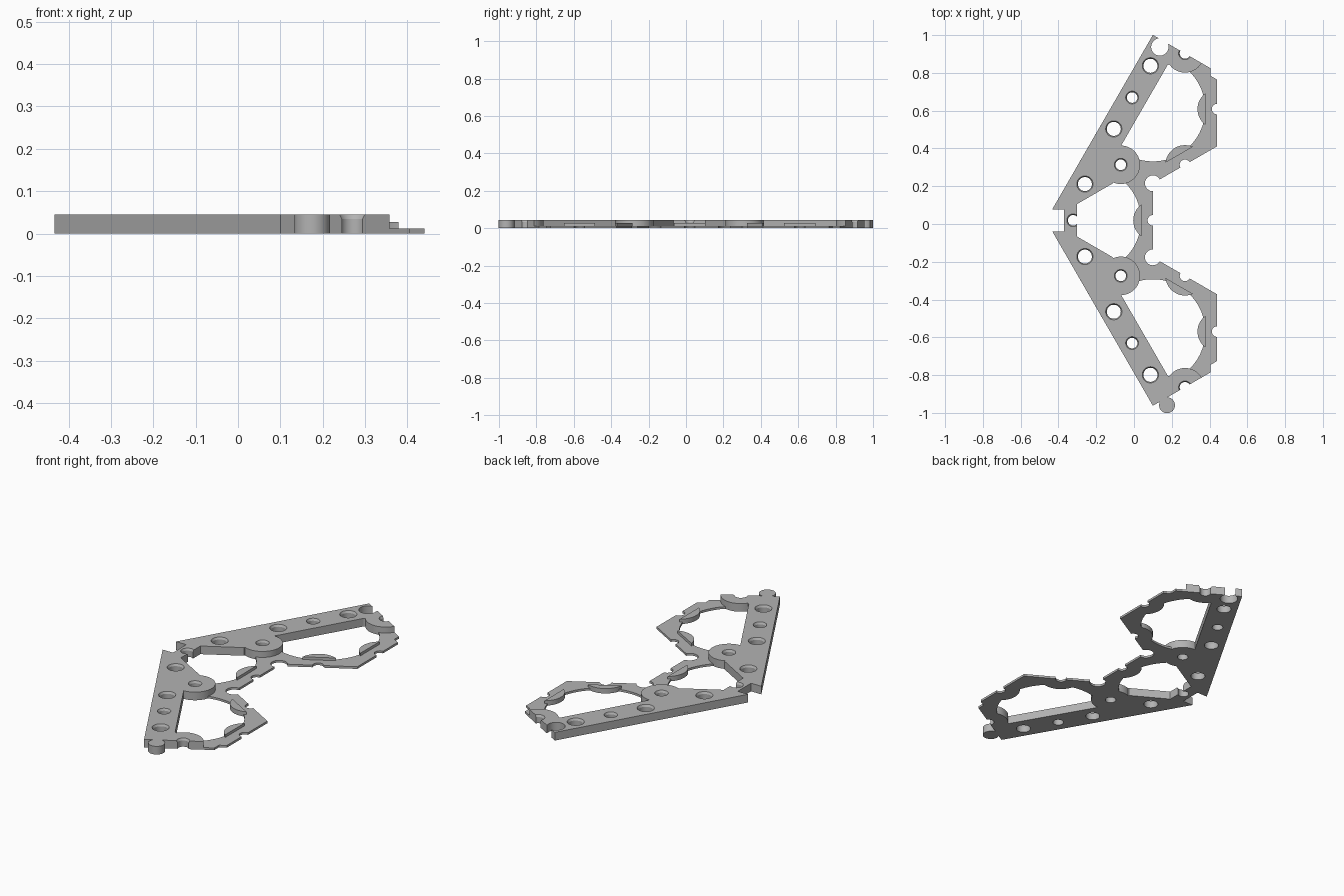
import bpy
import math

cube = bpy.data.objects.get("Cube")
if cube:
    bpy.data.objects.remove(cube)

APOTHEM = 0.34       # cell centre to edge
FULL, PAD, STRIP = 0.045, 0.027, 0.012
SHIFT_Y = 0.0195     # moves the mirror axis so the whole piece is centred

grey = bpy.data.materials.new("plain_grey")
grey.use_nodes = True
colour = (0.45, 0.45, 0.45, 1)
grey.diffuse_color = colour
grey.node_tree.nodes["Principled BSDF"].inputs["Base Color"].default_value = colour


def ring(x, y, r, n=48, phase=0.0):
    return [(x + r * math.cos(phase + math.tau * i / n),
             y + r * math.sin(phase + math.tau * i / n)) for i in range(n)]


def hexagon(x, y, apothem):
    return ring(x, y, apothem / math.cos(math.pi / 6), 6, math.pi / 6)


def mirrored(half):
    """Close a half outline with its reflection across the x axis."""
    return half + [(x, -y) for x, y in reversed(half) if abs(y) > 1e-6]


def stack(name, levels):
    """Solid through a list of (outline, height) levels."""
    n = len(levels[0][0])
    verts = [(x, y, z) for outline, z in levels for x, y in outline]
    top = (len(levels) - 1) * n
    faces = [tuple(reversed(range(n))), tuple(range(top, top + n))]
    for k in range(0, top, n):
        for i in range(n):
            j = (i + 1) % n
            faces.append((k + i, k + j, k + n + j, k + n + i))
    mesh = bpy.data.meshes.new(name)
    mesh.from_pydata(verts, [], faces)
    # outlines may run clockwise
    o = levels[0][0]
    if sum(o[i - 1][0] * o[i][1] - o[i][0] * o[i - 1][1] for i in range(n)) < 0:
        mesh.flip_normals()
    mesh.materials.append(grey)
    obj = bpy.data.objects.new(name, mesh)
    bpy.context.collection.objects.link(obj)
    return obj


def prism(name, outline, height, base=0.0):
    return stack(name, [(outline, base), (outline, height)])


def combine(target, tool, operation):
    """Apply a boolean and discard the tool."""
    mod = target.modifiers.new("combine", 'BOOLEAN')
    mod.operation, mod.object, mod.solver = operation, tool, 'EXACT'
    bpy.context.view_layer.objects.active = target
    bpy.ops.object.modifier_apply(modifier=mod.name)
    bpy.data.objects.remove(tool)


def both(x, y):
    return [(x, y), (x, -y)] if y else [(x, y)]


def cutter(outline):
    return prism("cutter", outline, 0.1, -0.1)


cells = both(0.10, 0.589) + both(-0.24, 0)

# Thin scalloped strip: three touching cells with round openings
frame = prism("border_frame", hexagon(*cells[0], APOTHEM + 0.0008), STRIP)
for c in cells[1:]:
    combine(frame, prism("cell", hexagon(*c, APOTHEM + 0.0008), STRIP), 'UNION')
for c in cells:
    combine(frame, cutter(ring(*c, 0.277, 96)), 'DIFFERENCE')

# Full-height angled beams, joined at the corner
beam = prism("beam", mirrored([
    (-0.37, 0), (-0.37, 0.058), (-0.433, 0.058), (0.10, 0.9816),
    (0.27, 0.884), (0.177, 0.82), (-0.07, 0.392), (-0.07, 0.294),
    (-0.113, 0.195), (-0.303, 0.085)]), FULL)
for p in both(-0.07, 0.294) + both(0.27, 0.884):
    combine(beam, prism("boss", ring(*p, 0.102), FULL), 'UNION')
combine(frame, beam, 'UNION')

# Half-height pads inside the strip
for p, c in [((0.44, 0.589), cells[0]), ((0.44, -0.589), cells[1]),
             ((0.27, 0.294), cells[0]), ((0.27, -0.294), cells[1]),
             ((0.10, 0), cells[2])]:
    pad = prism("pad", ring(*p, 0.104), PAD)
    combine(pad, cutter(hexagon(*c, 0.279)), 'INTERSECT')
    combine(frame, pad, 'UNION')

# Trim to the outer outline, leaving the corner notch open
combine(frame, cutter(mirrored([(-0.4667, 0), (0.10, 0.9816), (0.44, 0.785)])),
        'INTERSECT')
combine(frame, cutter([(-0.6, -0.058), (-0.37, -0.058),
                       (-0.37, 0.058), (-0.6, 0.058)]), 'DIFFERENCE')

# Countersunk holes and edge notches
small, large = 0.034, 0.043
holes = [(p, large) for q in [(-0.26, 0.192), (-0.107, 0.484), (0.087, 0.818)]
         for p in both(*q)]
holes += [(p, small) for q in [(-0.01, 0.65), (-0.07, 0.294), (0.27, 0.884),
                               (0.27, 0.294), (0.44, 0.589), (0.10, 0), (-0.322, 0)]
          for p in both(*q)]
for p, r in holes:
    wide, narrow = ring(*p, r), ring(*p, r - 0.006)
    combine(frame, stack("cutter", [(narrow, -0.1), (narrow, 0.034),
                                    (wide, FULL), (wide, 0.1)]), 'DIFFERENCE')

# Cell corner notches: round at the junctions, six-sided at the outside
for p in both(0.10, 0.196):
    combine(frame, cutter(ring(*p, 0.042)), 'DIFFERENCE')
for p in both(0.44, 0.785):
    combine(frame, cutter(ring(*p, 0.04, 6, math.pi / 6)), 'DIFFERENCE')

# Interlocking ends: round socket at the back, round tab at the front
combine(frame, cutter(ring(0.137, 0.918, 0.046)), 'DIFFERENCE')
combine(frame, prism("tab", ring(0.175, -0.979, 0.042), FULL), 'UNION')

# Place and shade
frame.location.y = SHIFT_Y
bpy.ops.object.select_all(action='DESELECT')
frame.select_set(True)
bpy.context.view_layer.objects.active = frame
bpy.ops.object.shade_smooth_by_angle(angle=math.radians(25))
